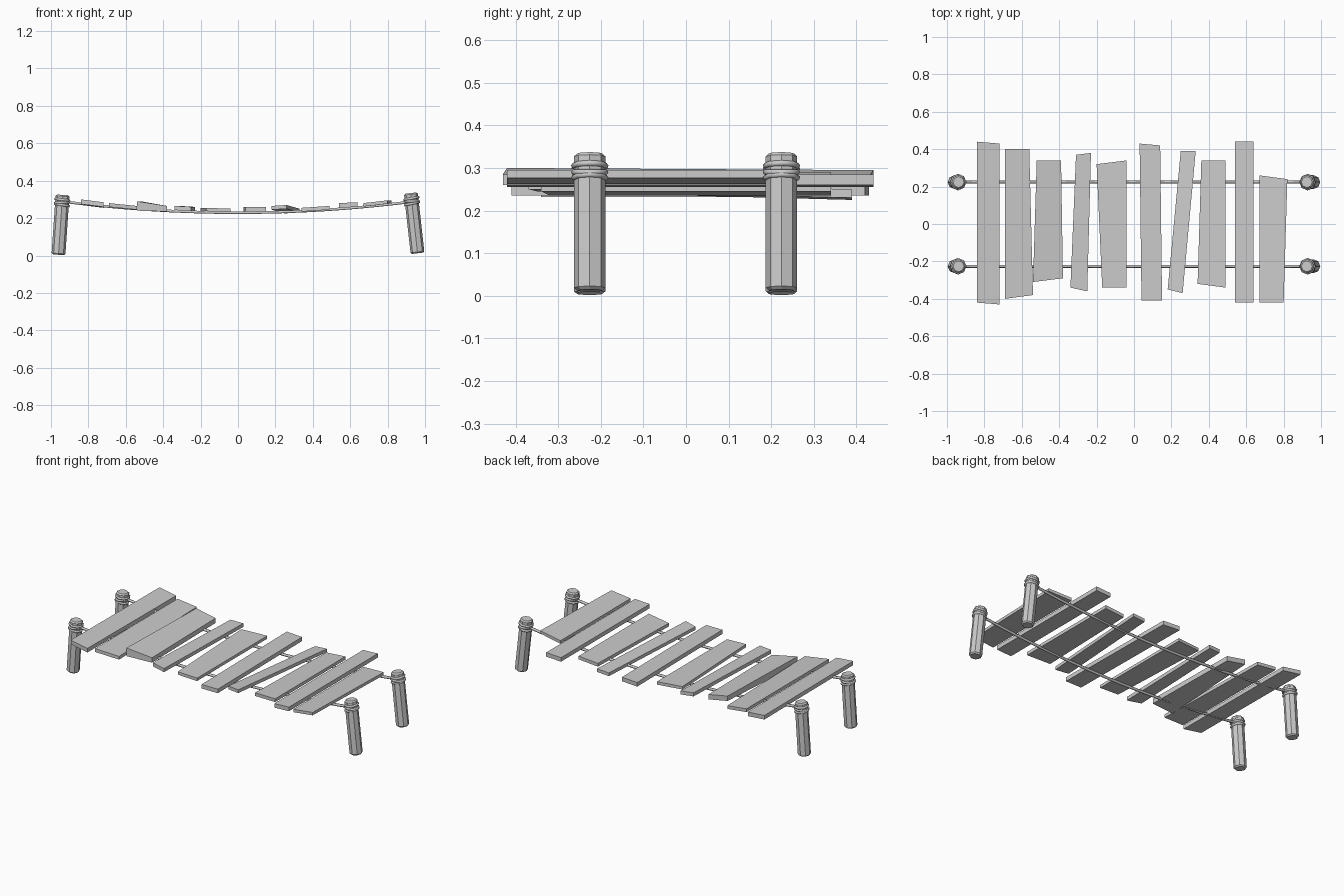
import bpy
import bmesh
from mathutils import Matrix, Vector

# Remove only the default cube
default_cube = bpy.data.objects.get("Cube")
if default_cube:
    bpy.data.objects.remove(default_cube, do_unlink=True)

# Single plain material
grey = bpy.data.materials.new("weathered_grey")
grey.use_nodes = True
colour = (0.6, 0.6, 0.6, 1)
grey.diffuse_color = colour
grey.node_tree.nodes["Principled BSDF"].inputs["Base Color"].default_value = colour


def finish(bm, name):
    """Turn a bmesh into a named, coloured object."""
    bmesh.ops.recalc_face_normals(bm, faces=bm.faces)
    mesh = bpy.data.meshes.new(name)
    bm.to_mesh(mesh)
    bm.free()
    mesh.materials.append(grey)
    obj = bpy.data.objects.new(name, mesh)
    bpy.context.collection.objects.link(obj)
    return obj


def make_plank(name, corners, left_top, right_top, back_drop, left_thick, right_thick):
    """Crooked board: outline runs back left, back right, front right, front left."""
    bm = bmesh.new()
    tops = (left_top - back_drop, right_top - back_drop, right_top, left_top)
    thick = (right_thick, right_thick, right_thick, left_thick)
    upper = [bm.verts.new((x, y, z)) for (x, y), z in zip(corners, tops)]
    lower = [bm.verts.new((v.co.x, v.co.y, v.co.z - t)) for v, t in zip(upper, thick)]
    bm.faces.new(upper)
    bm.faces.new(lower[::-1])
    for i in range(len(upper)):
        j = (i + 1) % len(upper)
        bm.faces.new((upper[i], lower[i], lower[j], upper[j]))
    return finish(bm, name)


def tube_along(name, points, radius, sides=6, cyclic=False):
    """Low-poly rope swept along a path."""
    curve = bpy.data.curves.new(name, "CURVE")
    curve.dimensions = "3D"
    curve.bevel_depth = radius
    curve.bevel_resolution = max(0, sides // 2 - 2)
    curve.use_fill_caps = not cyclic
    spline = curve.splines.new("POLY")
    spline.points.add(len(points) - 1)
    for target, point in zip(spline.points, points):
        target.co = (*point, 1)
    spline.use_cyclic_u = cyclic
    curve.materials.append(grey)
    obj = bpy.data.objects.new(name, curve)
    bpy.context.collection.objects.link(obj)
    return obj


def make_post(name, foot, head, radius=0.037, sides=8):
    """Leaning log with trimmed ends and a rope lashing near the top."""
    foot, head = Vector(foot), Vector(head)
    axis = head - foot
    length = axis.length
    frame = Matrix.Translation(foot) @ axis.to_track_quat("Z", "Y").to_matrix().to_4x4()
    bm = bmesh.new()
    bmesh.ops.create_cone(bm, cap_ends=True, segments=sides, radius1=radius,
                          radius2=radius, depth=length,
                          matrix=frame @ Matrix.Translation((0, 0, length / 2)))
    caps = [f for f in bm.faces if len(f.verts) == sides]
    rim = list({e for f in caps for e in f.edges})
    bmesh.ops.bevel(bm, geom=rim, offset=0.007, segments=1, affect="EDGES")
    finish(bm, name)

    # Crossing turns of rope around the log
    for turn, (height, tilt) in enumerate(((0.267, 0.1), (0.28, -0.12), (0.295, 0.06))):
        lean = Matrix.Rotation(tilt, 4, "X")
        place = frame @ Matrix.Translation((0, 0, height)) @ lean
        ring = [place @ (Matrix.Rotation(i * 6.2832 / sides, 4, "Z") @ Vector((radius, 0, 0)))
                for i in range(sides)]
        tube_along(f"{name}_lashing_{turn + 1}", ring, 0.007, cyclic=True)


# Walkway boards: outline, left and right top height, back drop, thicknesses
planks = [
    (((-.84, .44), (-.72, .43), (-.72, -.43), (-.84, -.42)), .3, .285, .005, .025, .025),
    (((-.69, .4), (-.56, .4), (-.54, -.38), (-.69, -.4)), .28, .265, 0, .02, .02),
    (((-.52, .34), (-.39, .34), (-.38, -.29), (-.54, -.31)), .29, .265, 0, .05, .03),
    (((-.31, .37), (-.23, .38), (-.25, -.36), (-.34, -.34)), .265, .26, 0, .022, .022),
    (((-.2, .32), (-.04, .34), (-.04, -.34), (-.17, -.34)), .255, .25, 0, .018, .018),
    (((.03, .43), (.14, .42), (.15, -.41), (.04, -.41)), .26, .26, 0, .025, .025),
    (((.25, .39), (.33, .39), (.26, -.37), (.18, -.35)), .265, .27, .02, .02, .02),
    (((.36, .34), (.49, .34), (.49, -.34), (.34, -.32)), .255, .265, 0, .02, .02),
    (((.54, .44), (.64, .44), (.64, -.42), (.54, -.42)), .28, .285, 0, .025, .025),
    (((.67, .26), (.82, .24), (.8, -.42), (.67, -.42)), .28, .295, 0, .018, .018),
]
for number, spec in enumerate(planks, 1):
    make_plank(f"plank_{number}", *spec)

# Sagging ropes and end posts on both sides
for side, y in (("front", -0.226), ("back", 0.224)):
    steps = 20
    xs = [-0.94 + 1.87 * i / steps for i in range(steps + 1)]
    tube_along(f"{side}_support_rope", [(x, y, 0.229 + 0.068 * x * x) for x in xs], 0.008)
    make_post(f"{side}_right_post", (-0.96, y, 0.004), (-0.938, y, 0.324))
    make_post(f"{side}_left_post", (0.96, y, 0.012), (0.924, y, 0.334))
